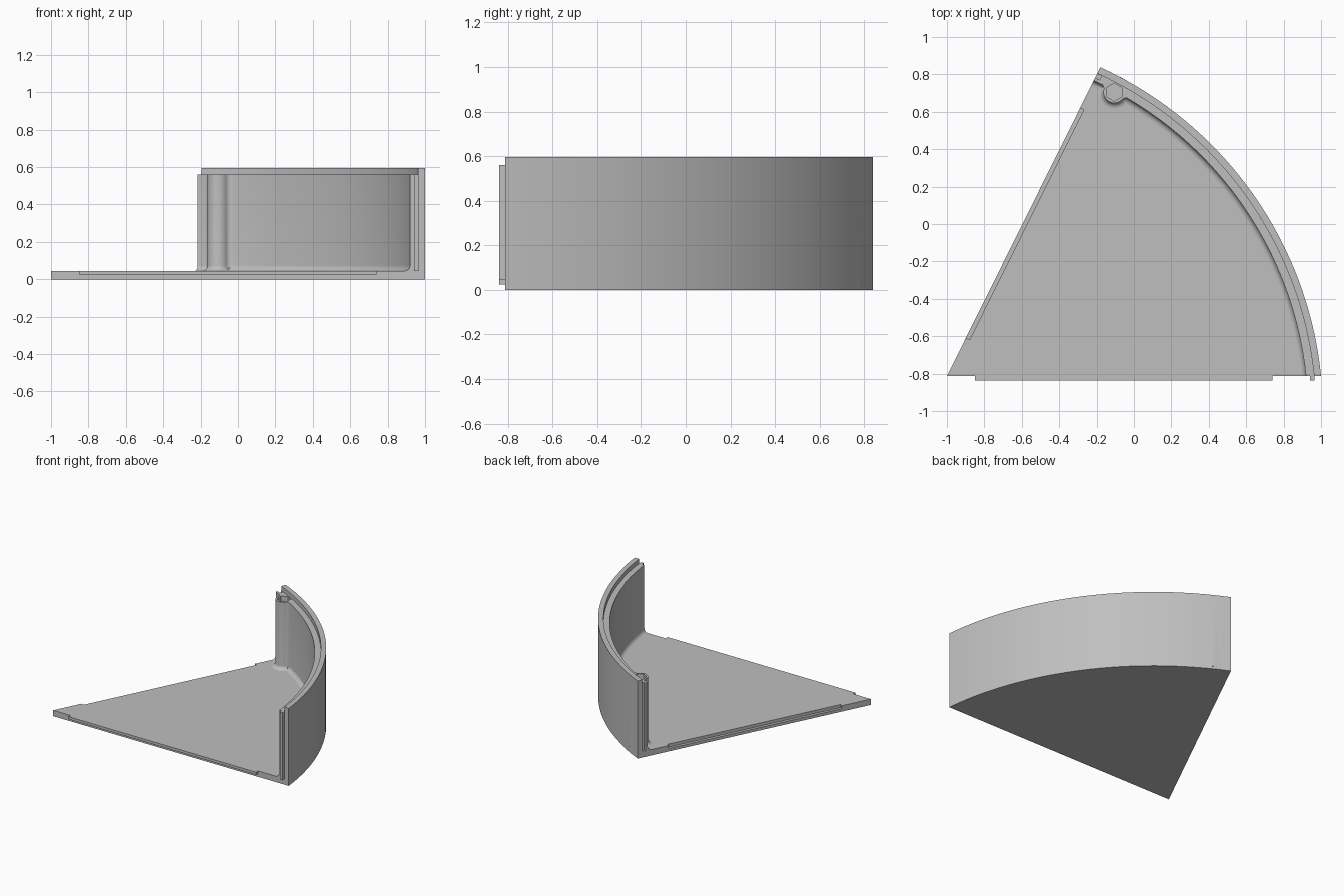
import bpy, bmesh, math
from mathutils import Vector, Matrix

cube = bpy.data.objects.get("Cube")
if cube:
    bpy.data.objects.remove(cube)

grey = bpy.data.materials.new("plain_grey")
grey.use_nodes = True
grey.diffuse_color = (0.52, 0.52, 0.52, 1)
grey.node_tree.nodes["Principled BSDF"].inputs["Base Color"].default_value = (0.52, 0.52, 0.52, 1)

# Main dimensions
TIP, FRONT_END, BACK_END = Vector((-1, -0.813)), Vector((1, -0.813)), Vector((-0.18, 0.838))
R, WALL, LIP, FILLET = 2.04, 0.08, 0.037, 0.03
FLOOR, LEDGE, TOP = 0.045, 0.56, 0.595
SEG = 36
chord = BACK_END - FRONT_END
outward = Vector((chord.y, -chord.x)).normalized()
CENTRE = (FRONT_END + BACK_END) / 2 - outward * math.sqrt(R * R - chord.length_squared / 4)
EDGE = (BACK_END - TIP).normalized()


def finish(name, bm):
    bmesh.ops.recalc_face_normals(bm, faces=bm.faces)
    mesh = bpy.data.meshes.new(name)
    bm.to_mesh(mesh)
    bm.free()
    mesh.materials.append(grey)
    obj = bpy.data.objects.new(name, mesh)
    bpy.context.collection.objects.link(obj)
    return obj


def prism(name, outline, z0, z1):
    bm = bmesh.new()
    low = [bm.verts.new((x, y, z0)) for x, y in outline]
    high = [bm.verts.new((x, y, z1)) for x, y in outline]
    bm.faces.new(low)
    bm.faces.new(high)
    for i in range(len(low)):
        j = (i + 1) % len(low)
        bm.faces.new((low[i], low[j], high[j], high[i]))
    return finish(name, bm)


def rect(x0, x1, y0, y1):
    return [(x0, y0), (x1, y0), (x1, y1), (x0, y1)]


def edge_rect(s0, s1, depth):
    # Rectangle measured along the slanted edge, reaching inward from it
    inward = Vector((EDGE.y, -EDGE.x))
    return [TIP + EDGE * s + inward * d for s, d in rect(s0, s1, -0.05, depth)]


def arc_row(r, z):
    # Points of one wall ring, trimmed by the front plane and the slanted edge
    w = TIP - CENTRE
    b = w.dot(EDGE)
    end = w + EDGE * (-b + math.sqrt(b * b - w.length_squared + r * r))
    t0 = math.asin((TIP.y - CENTRE.y) / r)
    t1 = math.atan2(end.y, end.x)
    angles = [t0 + (t1 - t0) * i / SEG for i in range(SEG + 1)]
    return [(CENTRE.x + r * math.cos(t), CENTRE.y + r * math.sin(t), z) for t in angles]


# Floor and curved wall in one body, with a rounded inner corner
inner = R - WALL
profile = [(R, 0), (R, TOP), (R - LIP, TOP), (R - LIP, LEDGE), (inner, LEDGE)]
for i in range(7):
    a = math.pi / 2 * i / 6
    profile.append((inner - FILLET + FILLET * math.cos(a), FLOOR + FILLET - FILLET * math.sin(a)))
bm = bmesh.new()
rows = [[bm.verts.new(p) for p in arc_row(r, z)] for r, z in profile]
for a, b in zip(rows, rows[1:]):
    for i in range(SEG):
        bm.faces.new((a[i], a[i + 1], b[i + 1], b[i]))
tip_low = bm.verts.new((*TIP, 0))
tip_high = bm.verts.new((*TIP, FLOOR))
bm.faces.new([tip_low] + rows[0])
bm.faces.new([tip_high] + rows[-1])
for k in (0, SEG):
    bm.faces.new([tip_low] + [row[k] for row in rows] + [tip_high])
body = finish("floor_and_wall", bm)


def apply_boolean(tool, operation):
    mod = body.modifiers.new(tool.name, "BOOLEAN")
    mod.operation, mod.solver, mod.object = operation, "EXACT", tool
    bpy.context.view_layer.objects.active = body
    bpy.ops.object.modifier_apply(modifier=mod.name)
    bpy.data.objects.remove(tool)


# Screw post blended into the wall
post = Vector((-0.105, 0.705))
post_dir = (post - CENTRE).normalized()
side = Vector((-post_dir.y, post_dir.x))
on_wall = CENTRE + post_dir * inner
v0 = inner - (post - CENTRE).length
rad, blend = 0.058, 0.03
reach = math.sqrt((rad + blend) ** 2 - (blend - v0) ** 2)
touch = math.atan2(blend - v0, reach)
half = [(reach, -0.02)]
for i in range(7):
    a = -math.pi / 2 + (touch - math.pi / 2) * i / 6
    half.append((reach + blend * math.cos(a), blend + blend * math.sin(a)))
for i in range(1, 11):
    a = touch + (math.pi / 2 - touch) * i / 10
    half.append((rad * math.cos(a), v0 + rad * math.sin(a)))
local = half + [(-u, v) for u, v in reversed(half[:-1])]
outline = [on_wall + side * u - post_dir * v for u, v in local]
apply_boolean(prism("screw_post", outline, 0.02, LEDGE), "UNION")

# Rounded foot of the post
bm = bmesh.new()
rings = [(0.02, rad + FILLET)]
for i in range(7):
    a = math.pi / 2 * i / 6
    rings.append((FLOOR + FILLET - FILLET * math.cos(a), rad + FILLET - FILLET * math.sin(a)))
loops = []
for z, r in rings:
    ring = bmesh.ops.create_circle(bm, segments=32, radius=r - 0.0005,
                                   matrix=Matrix.Translation((*post, z)))
    loops.append(ring["verts"])
for a, b in zip(loops, loops[1:]):
    for i in range(32):
        bm.faces.new((a[i], a[i - 1], b[i - 1], b[i]))
bm.faces.new(loops[0])
bm.faces.new(loops[-1])
apply_boolean(finish("post_foot", bm), "UNION")

# Hexagonal socket, floor rebate and wall slot
hexagon = [post + 0.048 * Vector((math.sin(i * math.pi / 3), math.cos(i * math.pi / 3))) for i in range(6)]
apply_boolean(prism("socket_cutter", hexagon, LEDGE - 0.1, LEDGE + 0.02), "DIFFERENCE")
apply_boolean(prism("rebate_cutter", edge_rect(0.228, 1.6, 0.022), 0.022, 0.06), "DIFFERENCE")
apply_boolean(prism("slot_cutter", edge_rect(1.78, 1.805, 0.026), FLOOR, LEDGE + 0.005), "DIFFERENCE")

# Tongues on the front edge
floor_tongue = prism("floor_tongue", rect(-0.85, 0.74, -0.838, -0.812), 0.025, FLOOR)
wall_tongue = prism("wall_tongue", rect(0.942, 0.964, -0.838, -0.812), FLOOR, LEDGE)

# Smooth the curves, keep level faces flat
bpy.ops.object.select_all(action="DESELECT")
body.select_set(True)
bpy.context.view_layer.objects.active = body
bpy.ops.object.shade_smooth_by_angle(angle=math.radians(30))
for poly in body.data.polygons:
    if abs(poly.normal.z) > 0.995:
        poly.use_smooth = False
